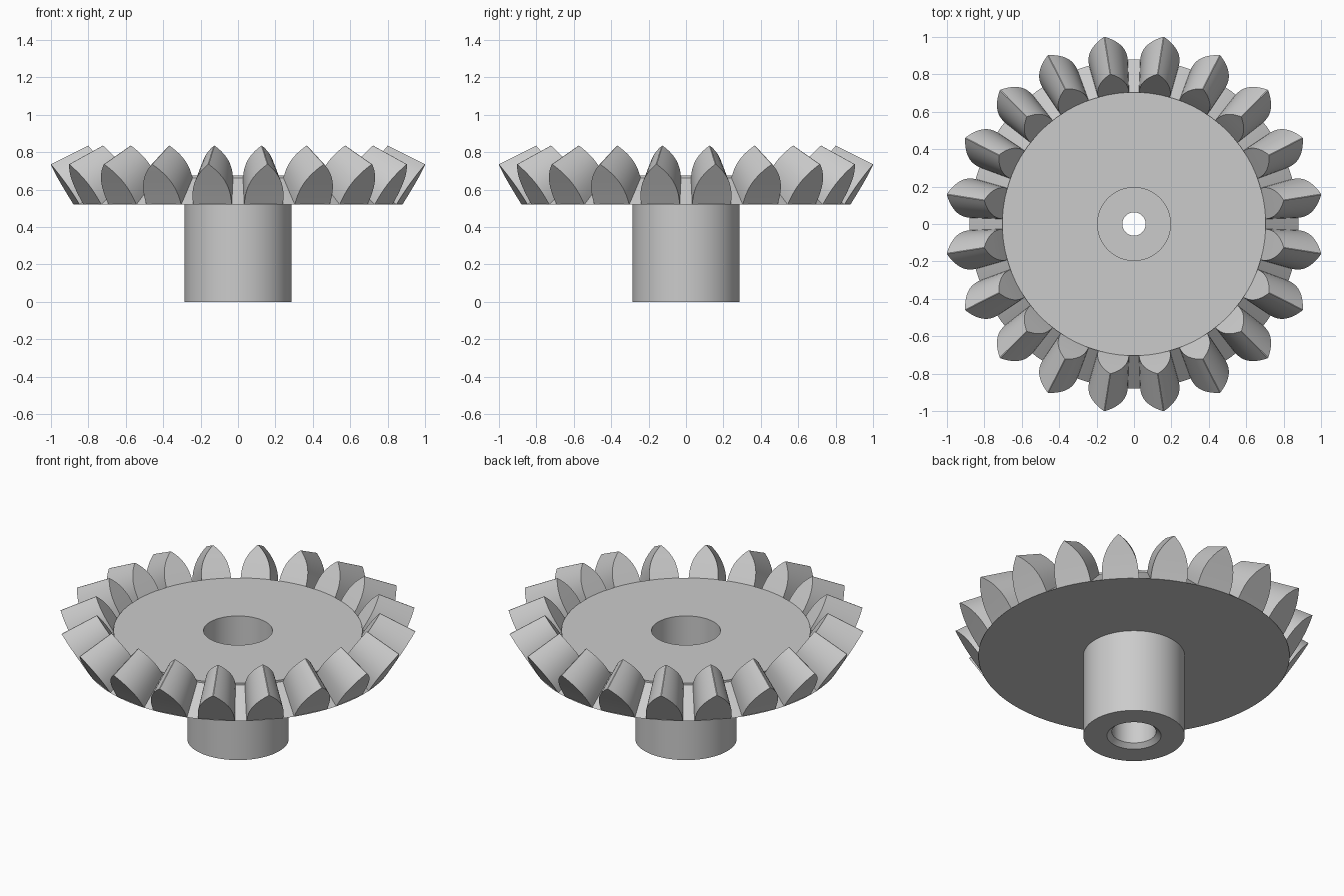
import bpy, bmesh, math
from mathutils import Vector, Matrix

cube = bpy.data.objects.get("Cube")
if cube:
    bpy.data.objects.remove(cube, do_unlink=True)

steel = bpy.data.materials.new("plain_grey_steel")
steel.use_nodes = True
GREY = (0.6, 0.6, 0.6, 1)
steel.diffuse_color = GREY
steel.node_tree.nodes["Principled BSDF"].inputs["Base Color"].default_value = GREY

TEETH = 20
APEX = 1.235            # height where the tooth lines converge
SHRINK = 0.8            # size of the inner tooth end against the outer end
ROOT_R, ROOT_Z = 0.88, 0.52
TIP_R, TIP_Z = 1.013, 0.735
IN_R, IN_Z = ROOT_R * SHRINK, APEX + (ROOT_Z - APEX) * SHRINK
DISC_Z = 0.675


def finish(name, bm, angle):
    bmesh.ops.recalc_face_normals(bm, faces=bm.faces)
    mesh = bpy.data.meshes.new(name)
    bm.to_mesh(mesh)
    bm.free()
    mesh.materials.append(steel)
    obj = bpy.data.objects.new(name, mesh)
    bpy.context.collection.objects.link(obj)
    bpy.ops.object.select_all(action='DESELECT')
    obj.select_set(True)
    bpy.context.view_layer.objects.active = obj
    bpy.ops.object.shade_smooth_by_angle(angle=math.radians(angle))
    return obj


def lathe(name, profile, steps=120):
    bm = bmesh.new()
    verts = [bm.verts.new((r, 0, z)) for r, z in profile]
    edges = [bm.edges.new((a, b)) for a, b in zip(verts, verts[1:] + verts[:1])]
    bmesh.ops.spin(bm, geom=verts + edges, cent=(0, 0, 0), axis=(0, 0, 1),
                   angle=math.tau, steps=steps)
    bmesh.ops.remove_doubles(bm, verts=bm.verts, dist=1e-5)
    return finish(name, bm, 25)


# Disc with conical rim, hub and stepped bore, as one turned body
lathe("gear_body", [
    (0.287, 0), (0.287, ROOT_Z), (ROOT_R, ROOT_Z), (IN_R, IN_Z), (IN_R, DISC_Z),
    (0.195, DISC_Z), (0.195, 0.32), (0.0625, 0.32), (0.0625, 0.2),
    (0.125, 0.2), (0.125, 0.025), (0.153, 0)])


# Pointed teeth, tapering towards the apex
def tooth_point(t, side, scale):
    r = ROOT_R + (TIP_R - ROOT_R) * t
    z = ROOT_Z + (TIP_Z - ROOT_Z) * t
    half = 0.103 * (1 - t ** 2.7) + 0.002
    a = side * half / r
    return Vector((r * scale * math.cos(a), r * scale * math.sin(a),
                   APEX + (z - APEX) * scale))


bm = bmesh.new()
STEPS = 12
for k in range(TEETH):
    turn = Matrix.Rotation(math.tau * (k + 0.5) / TEETH, 3, 'Z')
    ends = []
    for scale in (1, SHRINK):
        ends.append([[bm.verts.new(turn @ tooth_point(i / STEPS, s, scale))
                      for i in range(STEPS + 1)] for s in (-1, 1)])
    for left, right in ends:                      # end faces
        for i in range(STEPS):
            bm.faces.new((left[i], right[i], right[i + 1], left[i + 1]))
    for s in (0, 1):                              # flanks
        a, b = ends[0][s], ends[1][s]
        for i in range(STEPS):
            bm.faces.new((a[i], a[i + 1], b[i + 1], b[i]))
    for i in (0, STEPS):                          # root and tip strips
        bm.faces.new((ends[0][0][i], ends[0][1][i], ends[1][1][i], ends[1][0][i]))
finish("gear_teeth", bm, 30)
